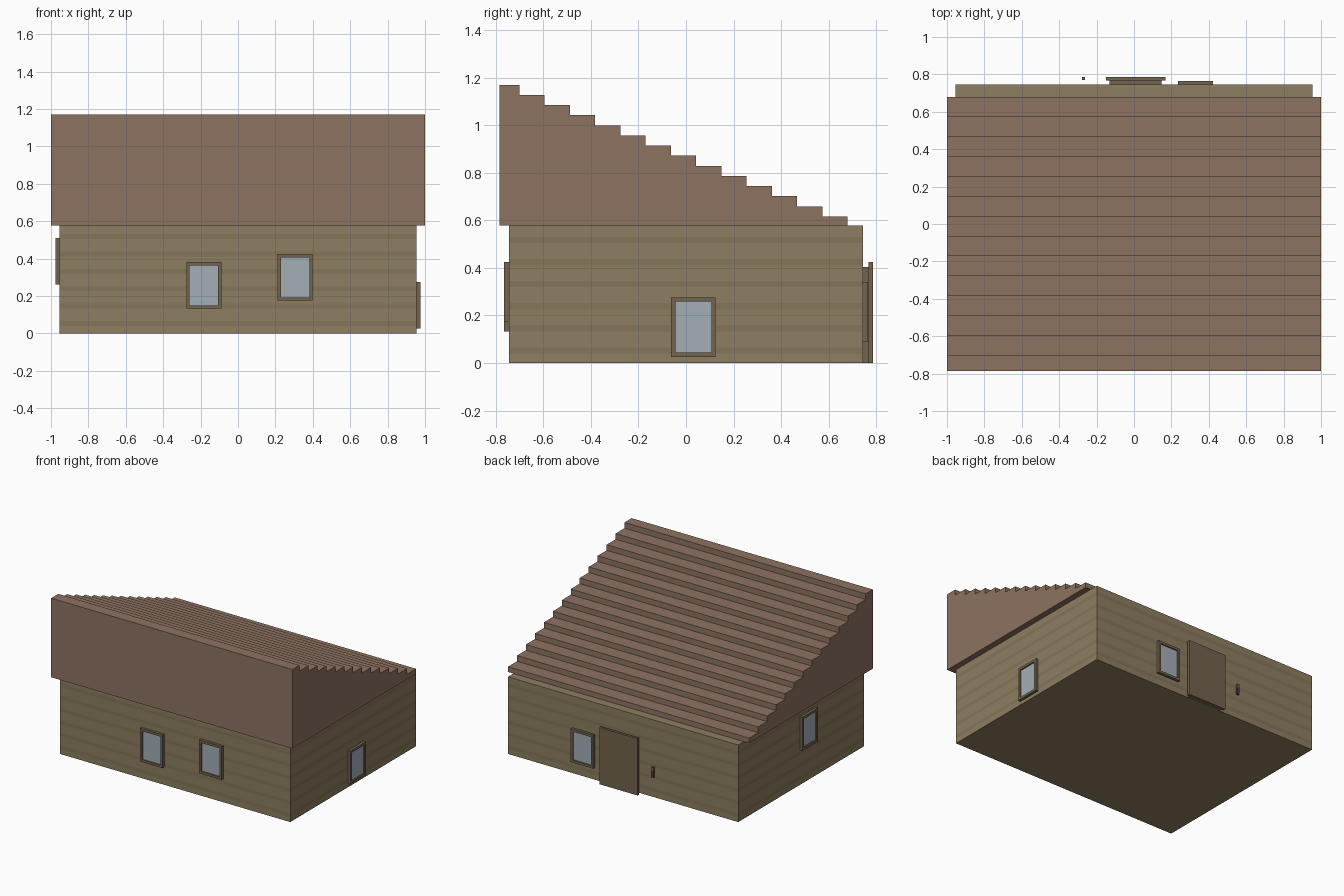
import bpy, bmesh
from math import pi
from mathutils import Matrix, Vector

if "Cube" in bpy.data.objects:
    bpy.data.objects.remove(bpy.data.objects["Cube"])


def material(name, r, g, b):
    m = bpy.data.materials.new(name)
    m.diffuse_color = (r, g, b, 1)
    m.use_nodes = True
    m.node_tree.nodes["Principled BSDF"].inputs["Base Color"].default_value = m.diffuse_color
    return m


WALL = material("wall_wood", 0.27, 0.21, 0.12)
SEAM = material("wall_wood_dark", 0.235, 0.18, 0.10)
ROOF = material("roof_wood", 0.27, 0.17, 0.12)
FRAME = material("frame_wood", 0.17, 0.13, 0.08)
DOOR = material("door_wood", 0.17, 0.125, 0.075)
GLASS = material("window_glass", 0.37, 0.43, 0.47)
METAL = material("dark_metal", 0.06, 0.06, 0.06)


def finish(name, bm, *mats):
    bmesh.ops.recalc_face_normals(bm, faces=bm.faces)
    me = bpy.data.meshes.new(name)
    bm.to_mesh(me)
    bm.free()
    for m in mats:
        me.materials.append(m)
    ob = bpy.data.objects.new(name, me)
    bpy.context.collection.objects.link(ob)
    return ob


def add_box(bm, lo, hi):
    lo, hi = Vector(lo), Vector(hi)
    mat = Matrix.Translation((lo + hi) / 2) @ Matrix.Diagonal((*(hi - lo), 1))
    bmesh.ops.create_cube(bm, size=1, matrix=mat)


def box(name, lo, hi, mat):
    bm = bmesh.new()
    add_box(bm, lo, hi)
    return finish(name, bm, mat)


# Walls: one block, sliced into horizontal boards with darker seams
bm = bmesh.new()
add_box(bm, (-0.955, -0.745, 0), (0.955, 0.745, 0.578))
seams = [(0.04 + 0.093 * i, 0.066 + 0.093 * i) for i in range(6)]
for pair in seams:
    for z in pair:
        bmesh.ops.bisect_plane(bm, geom=bm.verts[:] + bm.edges[:] + bm.faces[:],
                               plane_co=(0, 0, z), plane_no=(0, 0, 1))
for f in bm.faces:
    z = f.calc_center_median().z
    f.material_index = int(any(a < z < b for a, b in seams))
finish("walls", bm, WALL, SEAM)

# Roof: stepped profile extruded across the full width
profile = [(-0.785, 0.578)]
for i in range(14):
    y, z = 0.68 - 0.1062 * i, 0.617 + 0.0426 * i
    profile += [(y, z - 0.0426 if i else 0.578), (y, z)]
profile.append((-0.785, profile[-1][1]))
bm = bmesh.new()
face = bm.faces.new([bm.verts.new((-1, y, z)) for y, z in profile])
side = bmesh.ops.extrude_face_region(bm, geom=[face], use_keep_orig=True)
bmesh.ops.translate(bm, vec=(2, 0, 0),
                    verts=[v for v in side["geom"] if isinstance(v, bmesh.types.BMVert)])
finish("stepped_roof", bm, ROOF)


# Windows: built facing -y, then turned to face their wall
def window(name, loc, turn, w=0.187, h=0.25, t=0.018, d=0.02):
    x, z = w / 2, h / 2
    place = Matrix.Translation(loc) @ Matrix.Rotation(turn, 4, 'Z')
    bm = bmesh.new()
    for s in (-1, 1):
        xs = sorted((s * x, s * (x - t)))
        zs = sorted((s * z, s * (z - t)))
        add_box(bm, (xs[0], -d, -z), (xs[1], 0, z))
        add_box(bm, (-x + t, -d, zs[0]), (x - t, 0, zs[1]))
    finish(name + "_frame", bm, FRAME).data.transform(place)
    pane = box(name + "_glass", (-x + t, -d * 0.5, -z + t), (x - t, 0, z - t), GLASS)
    pane.data.transform(place)


window("front_left_window", (-0.183, -0.745, 0.257), 0)
window("front_right_window", (0.306, -0.745, 0.3), 0)
window("right_window", (0.955, 0.031, 0.151), pi / 2)
window("left_window", (-0.955, -0.078, 0.386), -pi / 2)
window("back_window", (0.328, 0.745, 0.215), pi)

# Back door: inner surround with a larger panel over it
box("door_surround", (-0.13, 0.745, 0), (0.146, 0.77, 0.405), FRAME)
box("door_panel", (-0.15, 0.768, 0), (0.168, 0.787, 0.425), DOOR)

# Small handle beside the door
box("handle_lower", (-0.279, 0.77, 0.165), (-0.261, 0.786, 0.215), METAL)
box("handle_upper", (-0.279, 0.77, 0.215), (-0.261, 0.786, 0.243), FRAME)
